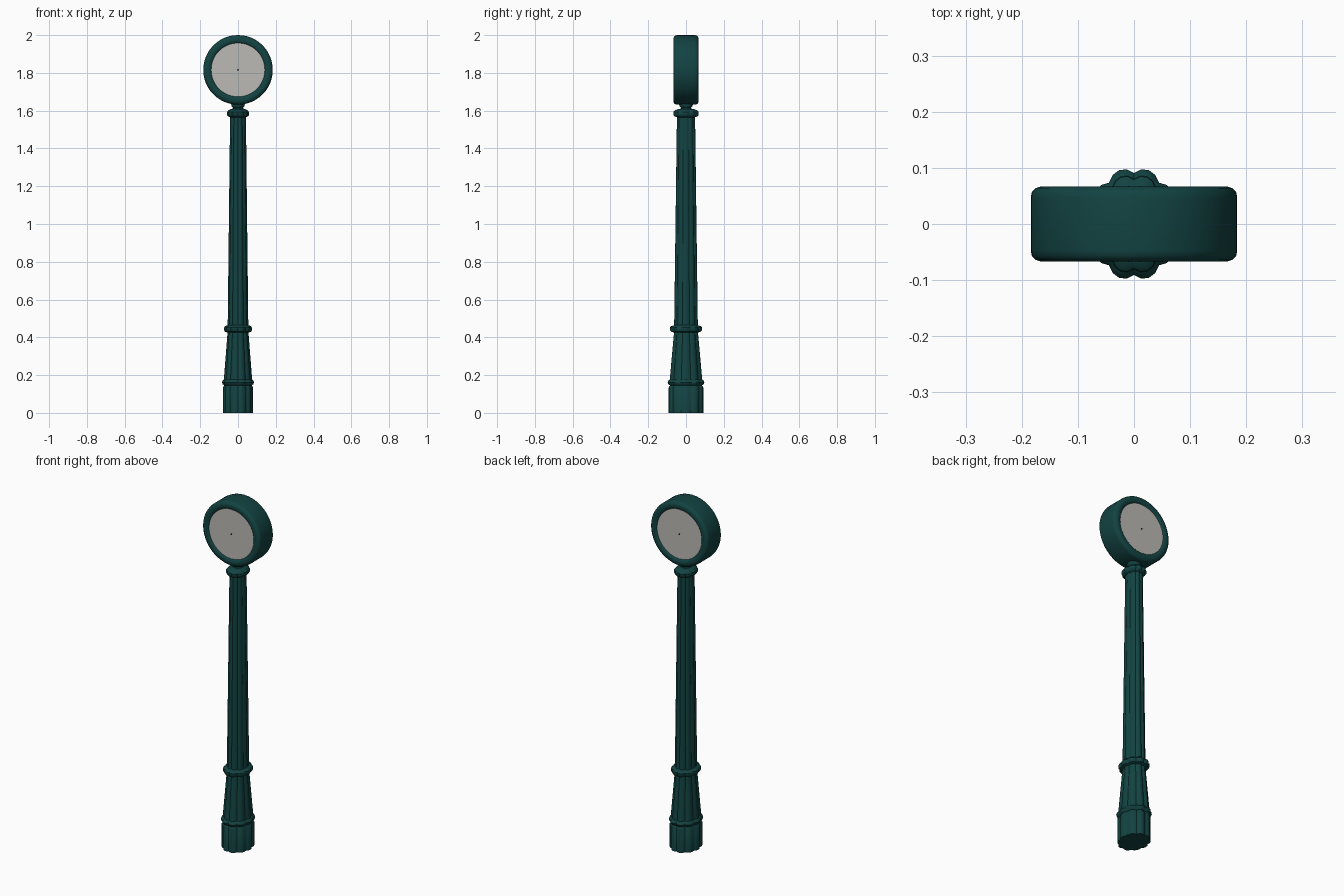
import bpy, bmesh, math

if "Cube" in bpy.data.objects:
    bpy.data.objects.remove(bpy.data.objects["Cube"])

def mat(name, c):
    m = bpy.data.materials.new(name)
    m.diffuse_color = (*c, 1)
    m.use_nodes = True
    m.node_tree.nodes["Principled BSDF"].inputs["Base Color"].default_value = m.diffuse_color
    return m

green = mat("dark green paint", (0.006, 0.056, 0.054))
pale = mat("pale grey dial", (0.50, 0.49, 0.46))
black = mat("black", (0.01, 0.01, 0.01))

def loft(name, rings, material, angle=35, caps=True):
    """Join equal-length rings of points into a skin."""
    bm = bmesh.new()
    vs = [[bm.verts.new(p) for p in r] for r in rings]
    n = len(vs[0])
    for a, b in zip(vs, vs[1:]):
        for i in range(n):
            j = (i + 1) % n
            bm.faces.new((a[i], a[j], b[j], b[i]))
    if caps:
        bm.faces.new(vs[0])
        bm.faces.new(vs[-1])
    bmesh.ops.recalc_face_normals(bm, faces=bm.faces)
    me = bpy.data.meshes.new(name)
    bm.to_mesh(me)
    bm.free()
    me.materials.append(material)
    ob = bpy.data.objects.new(name, me)
    bpy.context.collection.objects.link(ob)
    bpy.ops.object.select_all(action='DESELECT')
    ob.select_set(True)
    bpy.context.view_layer.objects.active = ob
    bpy.ops.object.shade_smooth_by_angle(angle=math.radians(angle))
    return ob

def fluted(z, r, sx=0.84, lobes=10):
    """Slightly oval ring with rounded lobes and sharp grooves."""
    pts = []
    for k in range(lobes):
        for t, f in ((0, 1.0), (0.25, 0.975), (0.5, 0.90), (0.75, 0.975)):
            a = 2 * math.pi * (k + t) / lobes
            pts.append((r * f * sx * math.cos(a), r * f * math.sin(a), z))
    return pts

def disc_ring(y, r, zc=1.816, n=48, xc=0):
    return [(xc + r * math.cos(2 * math.pi * i / n), y,
             zc + r * math.sin(2 * math.pi * i / n)) for i in range(n)]

# Fluted post: base, collars and tapering shaft
post = [(0, .095), (.135, .095), (.145, .087), (.152, .097), (.162, .101),
        (.172, .096), (.178, .089), (.425, .066), (.43, .082), (.438, .088),
        (.452, .088), (.46, .080), (.464, .065), (1.565, .050), (1.57, .064),
        (1.578, .070), (1.592, .070), (1.602, .060), (1.61, .040)]
loft("fluted_post", [fluted(z, r) for z, r in post], green)

# Neck between post and clock
neck = [(1.60, .035), (1.615, .027), (1.622, .034), (1.632, .036), (1.65, .030)]
loft("neck", [[(r * math.cos(i * math.pi / 12), r * math.sin(i * math.pi / 12), z)
               for i in range(24)] for z, r in neck], green)

# Drum case with rounded rims on both sides
half = [(.057, .140), (.063, .145), (.067, .153), (.067, .166),
        (.064, .175), (.057, .182), (.047, .184)]
prof = [(-y, r) for y, r in half] + [(y, r) for y, r in reversed(half)]
loft("clock_case", [disc_ring(y, r) for y, r in prof], green, 50)

# Dials with small centre pins
for s, side in ((-1, "front"), (1, "back")):
    loft(side + "_dial", [disc_ring(s * .055, .142), disc_ring(s * .060, .142)], pale)
    loft(side + "_pin", [disc_ring(s * .059, .005, n=12),
                         disc_ring(s * .062, .005, n=12)], black)
